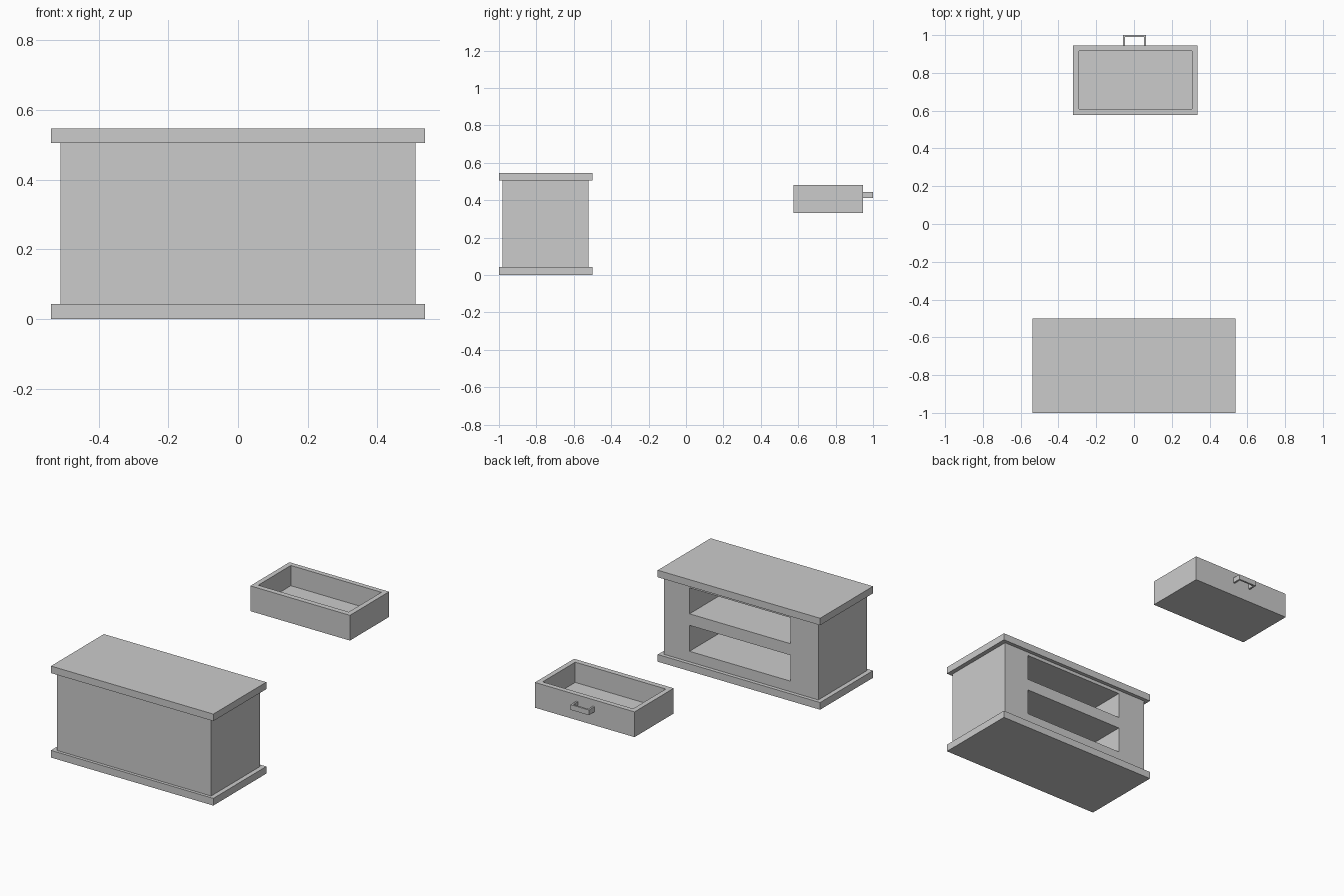
import bpy
import bmesh
from mathutils import Vector

old = bpy.data.objects.get("Cube")
if old:
    bpy.data.objects.remove(old, do_unlink=True)

grey = bpy.data.materials.new("plain grey")
grey.use_nodes = True
grey.diffuse_color = (0.6, 0.6, 0.6, 1)
grey.node_tree.nodes["Principled BSDF"].inputs["Base Color"].default_value = (0.6, 0.6, 0.6, 1)


def box(name, x, y, z):
    """Box spanning the given (min, max) pairs."""
    bm = bmesh.new()
    bmesh.ops.create_cube(bm, size=1)
    for v in bm.verts:
        v.co = Vector([lo + (c + 0.5) * (hi - lo) for c, (lo, hi) in zip(v.co, (x, y, z))])
    mesh = bpy.data.meshes.new(name)
    bm.to_mesh(mesh)
    bm.free()
    mesh.materials.append(grey)
    ob = bpy.data.objects.new(name, mesh)
    bpy.context.collection.objects.link(ob)
    return ob


def carve(ob, x, y, z):
    """Cut a box-shaped hollow out of an object."""
    cutter = box("cutter", x, y, z)
    cutter.hide_render = True
    mod = ob.modifiers.new("hollow", "BOOLEAN")
    mod.operation = "DIFFERENCE"
    mod.solver = "EXACT"
    mod.object = cutter
    bpy.context.view_layer.update()
    result = bpy.data.meshes.new_from_object(ob.evaluated_get(bpy.context.evaluated_depsgraph_get()))
    ob.modifiers.clear()
    ob.data = result
    bpy.data.objects.remove(cutter, do_unlink=True)


# Cabinet: overhanging base and top slabs around the body
for name, z in (("base_slab", (0, 0.043)), ("top_slab", (0.505, 0.547))):
    box(name, (-0.537, 0.537), (-1, -0.5), z)
body = box("cabinet_body", (-0.51, 0.51), (-0.982, -0.522), (0.043, 0.505))

# Two drawer openings in the back
for z in ((0.106, 0.261), (0.33, 0.485)):
    carve(body, (-0.327, 0.342), (-0.91, -0.4), z)

# Pulled-out drawer, open on top
drawer = box("drawer", (-0.322, 0.337), (0.576, 0.946), (0.331, 0.482))
carve(drawer, (-0.292, 0.307), (0.608, 0.916), (0.361, 0.6))

# U-shaped handle on the drawer
handle = box("drawer_handle", (-0.058, 0.063), (0.946, 1), (0.412, 0.443))
carve(handle, (-0.047, 0.052), (0.9, 0.989), (0.3, 0.5))
